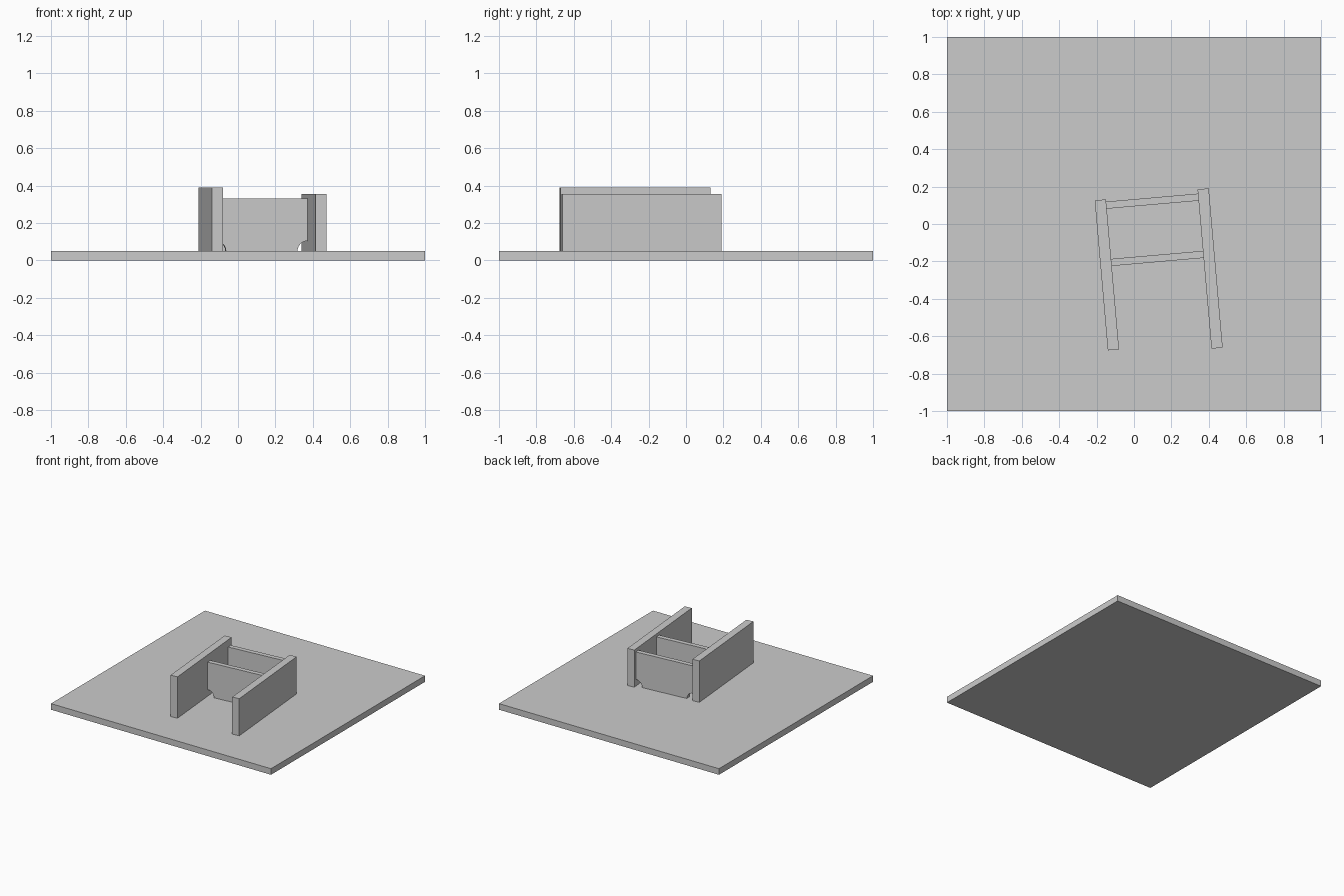
import bpy, math
from mathutils import Matrix

if "Cube" in bpy.data.objects:
    bpy.data.objects.remove(bpy.data.objects["Cube"])

GREY = 0.6
BASE_TOP = 0.05
TURN = math.radians(5)

plain_grey = bpy.data.materials.new("plain_grey")
plain_grey.use_nodes = True
plain_grey.diffuse_color = (GREY, GREY, GREY, 1)
plain_grey.node_tree.nodes["Principled BSDF"].inputs["Base Color"].default_value = (GREY, GREY, GREY, 1)


def panel(name, profile, thickness, centre, turn):
    """Upright panel: an x-z profile extruded along y, then turned about z."""
    n = len(profile)
    h = thickness / 2
    verts = [(x, -h, z) for x, z in profile] + [(x, h, z) for x, z in profile]
    faces = [tuple(range(n)), tuple(reversed(range(n, 2 * n)))]
    faces += [(i, i + n, (i + 1) % n + n, (i + 1) % n) for i in range(n)]
    mesh = bpy.data.meshes.new(name)
    mesh.from_pydata(verts, [], faces)
    mesh.materials.append(plain_grey)
    obj = bpy.data.objects.new(name, mesh)
    obj.matrix_world = Matrix.Translation((*centre, 0)) @ Matrix.Rotation(turn, 4, "Z")
    bpy.context.collection.objects.link(obj)
    return obj


def rectangle(width, bottom, top):
    w = width / 2
    return [(-w, bottom), (w, bottom), (w, top), (-w, top)]


def scooped(width, bottom, top, radius, steps=6):
    """Rectangle with a quarter-round scoop in both lower corners."""
    w = width / 2
    arc = [(w - radius * math.cos(a), bottom + radius * math.sin(a))
           for a in (math.pi / 2 * i / steps for i in range(steps + 1))]
    right = arc + [(w, top)]
    return right + [(-x, z) for x, z in reversed(right)]


# Ground slab
panel("base_slab", rectangle(2, 0, BASE_TOP), 2, (0, 0), 0)

# Long side walls
panel("right_wall", rectangle(0.06, BASE_TOP, 0.39), 0.805, (-0.145, -0.272), TURN)
panel("left_wall", rectangle(0.06, BASE_TOP, 0.355), 0.855, (0.407, -0.238), TURN)

# Cross walls with scooped lower corners
for name, centre in (("back_cross_wall", (0.098, 0.122)),
                     ("front_cross_wall", (0.125, -0.184))):
    panel(name, scooped(0.494, BASE_TOP, 0.33, 0.055), 0.038, centre, TURN)
